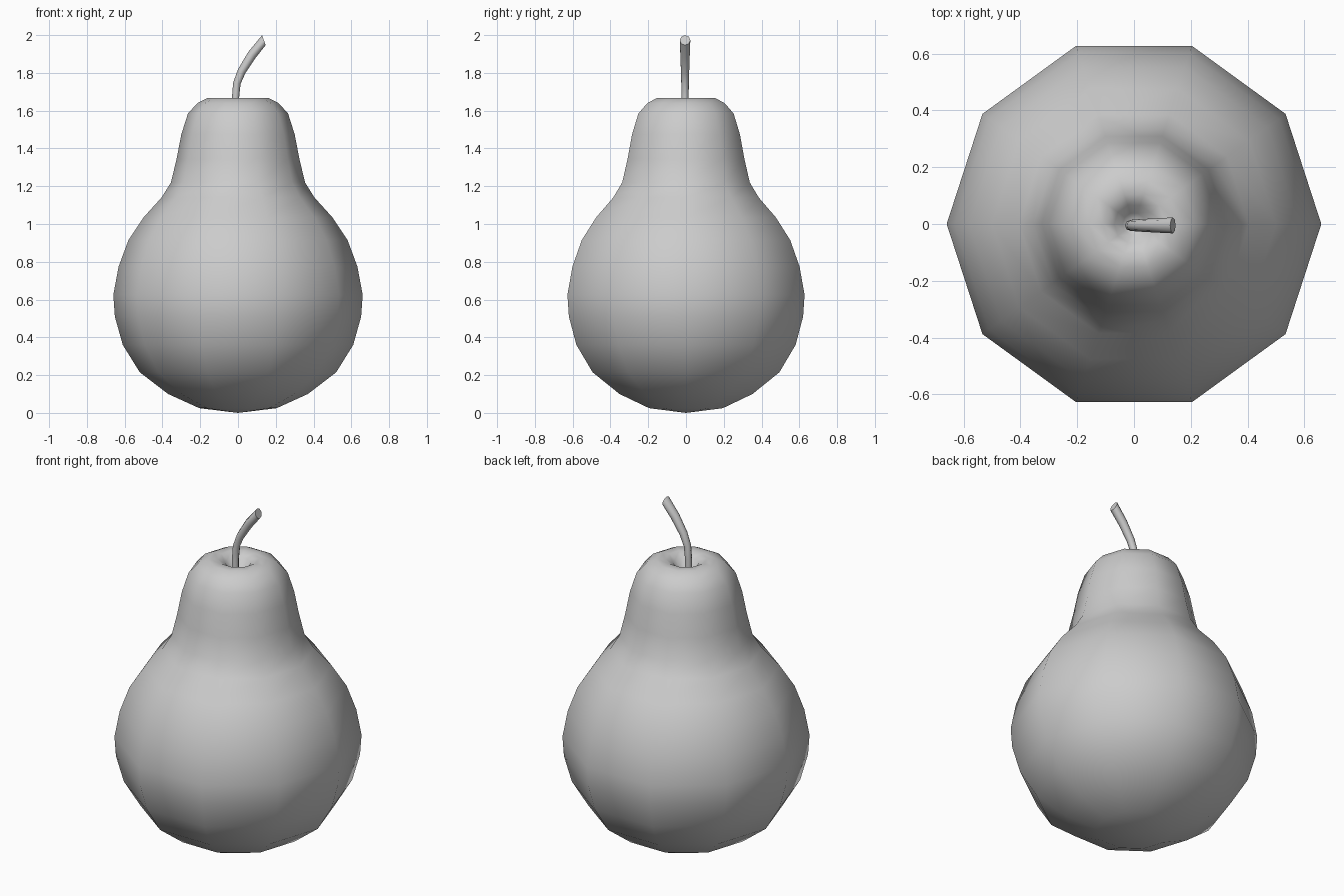
import bpy, bmesh
from math import sin, cos, pi, radians

if "Cube" in bpy.data.objects:
    bpy.data.objects.remove(bpy.data.objects["Cube"])


def loft(name, rings, sides, y=0.0, sharp=60):
    """Skin tilted rings (x, z, radius, tilt); zero radius closes to a point."""
    bm = bmesh.new()
    loops = []
    for x, z, r, tilt in rings:
        if r == 0:
            loops.append([bm.verts.new((x, y, z))] * sides)
            continue
        t = radians(tilt)
        loops.append([bm.verts.new((x + r * cos(a) * cos(t), y + r * sin(a),
                                    z - r * cos(a) * sin(t)))
                      for a in (2 * pi * i / sides for i in range(sides))])
    for low, high in zip(loops, loops[1:]):
        for i in range(sides):
            j = (i + 1) % sides
            bm.faces.new(dict.fromkeys((low[i], low[j], high[j], high[i])))
    for end in (loops[0], loops[-1]):
        if end[0] is not end[1]:
            bm.faces.new(end)
    bmesh.ops.recalc_face_normals(bm, faces=bm.faces)
    mesh = bpy.data.meshes.new(name)
    bm.to_mesh(mesh)
    bm.free()
    obj = bpy.data.objects.new(name, mesh)
    bpy.context.collection.objects.link(obj)
    bpy.ops.object.select_all(action='DESELECT')
    obj.select_set(True)
    bpy.context.view_layer.objects.active = obj
    bpy.ops.object.shade_smooth_by_angle(angle=radians(sharp))
    return obj


# Ten-sided fruit, from the base up to the dimple under the stem
profile = [(0, 0), (0.205, 0.025), (0.37, 0.10), (0.52, 0.215), (0.61, 0.36),
           (0.652, 0.51), (0.66, 0.625), (0.632, 0.775), (0.58, 0.915),
           (0.50, 1.035), (0.405, 1.14), (0.355, 1.22), (0.325, 1.345),
           (0.30, 1.475), (0.265, 1.585), (0.215, 1.64), (0.16, 1.668),
           (0.11, 1.668), (0.07, 1.645), (0.04, 1.60), (0, 1.58)]
loft("pear_body", [(0, z, r, 0) for r, z in profile], 10)

# Bent stem, widening to a slanted cut end
loft("stem", [(-0.013, 1.56, 0.019, 0), (-0.013, 1.67, 0.019, 0),
              (-0.006, 1.745, 0.02, 12), (0.02, 1.81, 0.022, 28),
              (0.075, 1.897, 0.025, 38), (0.137, 1.973, 0.028, 70)],
     8, y=-0.005, sharp=50)
